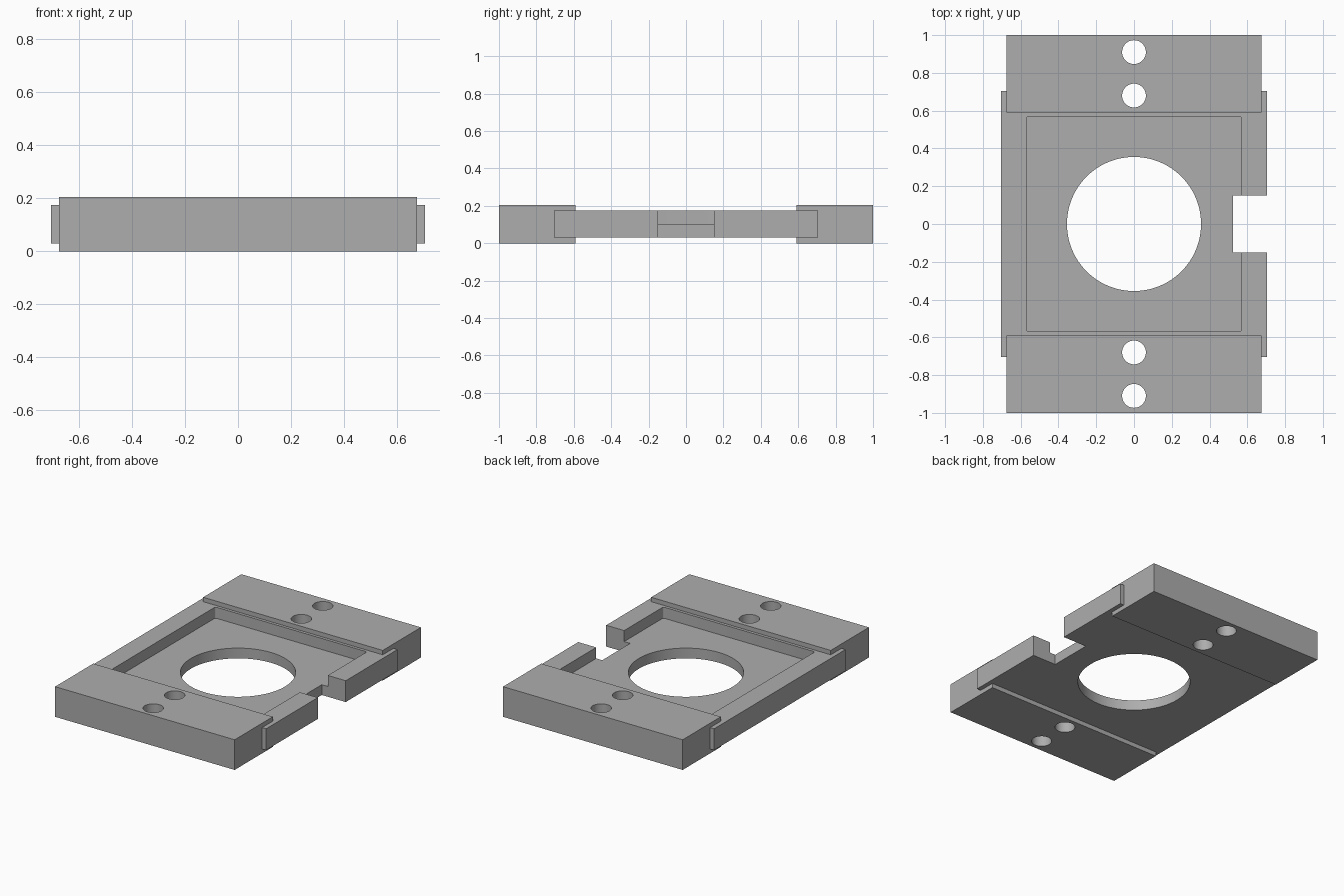
import bpy, bmesh
from mathutils import Matrix, Vector

old = bpy.data.objects.get("Cube")
if old:
    bpy.data.objects.remove(old, do_unlink=True)

grey = bpy.data.materials.new("machined grey")
grey.use_nodes = True
colour = (0.42, 0.42, 0.42, 1)
grey.diffuse_color = colour
grey.node_tree.nodes["Principled BSDF"].inputs["Base Color"].default_value = colour


def finish(name, bm):
    mesh = bpy.data.meshes.new(name)
    bm.to_mesh(mesh)
    bm.free()
    mesh.materials.append(grey)
    obj = bpy.data.objects.new(name, mesh)
    bpy.context.collection.objects.link(obj)
    return obj


def box(name, low, high, corner=0):
    low, high = Vector(low), Vector(high)
    bm = bmesh.new()
    bmesh.ops.create_cube(bm, size=1, matrix=Matrix.Translation((low + high) / 2)
                          @ Matrix.Diagonal((*(high - low), 1)))
    if corner:  # round the upright edges
        upright = [e for e in bm.edges if abs(e.verts[0].co.z - e.verts[1].co.z) > 0.01]
        bmesh.ops.bevel(bm, geom=upright, offset=corner, segments=3,
                        profile=0.5, affect='EDGES')
    return finish(name, bm)


def drill(radius, y, sides):
    bm = bmesh.new()
    bmesh.ops.create_cone(bm, cap_ends=True, segments=sides, radius1=radius,
                          radius2=radius, depth=1, matrix=Matrix.Translation((0, y, 0.1)))
    return finish("drill_cutter", bm)


def cut(obj, cutter):
    cutter.hide_render = True
    mod = obj.modifiers.new("cut", 'BOOLEAN')
    mod.operation, mod.solver, mod.object = 'DIFFERENCE', 'EXACT', cutter
    bpy.ops.object.select_all(action='DESELECT')
    bpy.context.view_layer.objects.active = obj
    obj.select_set(True)
    bpy.ops.object.modifier_apply(modifier=mod.name)
    bpy.data.objects.remove(cutter, do_unlink=True)


half, bottom, top = 0.705, 0.03, 0.175
bolt_radius, bolt_rows = 0.063, (0.68, 0.91)

# Centre plate: shallow pocket, round opening and side notch
plate = box("centre_plate", (-half, -half, bottom), (half, half, top))
cut(plate, box("pocket_cutter", (-0.57, -0.57, 0.1), (0.57, 0.57, 0.4), corner=0.012))
cut(plate, drill(0.355, 0, 96))
cut(plate, box("notch_cutter", (0.525, -0.15, -0.2), (0.9, 0.15, 0.4)))
parts = [plate]

# End bars: grooved to hold the plate, two bolt holes each
for name, side in (("front_bar", -1), ("back_bar", 1)):
    inner, outer = sorted((side * 0.59, side))
    bar = box(name, (-0.675, inner, 0), (0.675, outer, 0.205))
    near, far = sorted((side * 0.5, side * half))
    cut(bar, box("groove_cutter", (-0.9, near, bottom), (0.9, far, top)))
    for row in bolt_rows:
        cut(bar, drill(bolt_radius, side * row, 48))
    cut(plate, drill(bolt_radius, side * bolt_rows[0], 48))
    parts.append(bar)

# Smooth hole walls, crisp edges
for obj in parts:
    bpy.ops.object.select_all(action='DESELECT')
    bpy.context.view_layer.objects.active = obj
    obj.select_set(True)
    bpy.ops.object.shade_smooth_by_angle()
